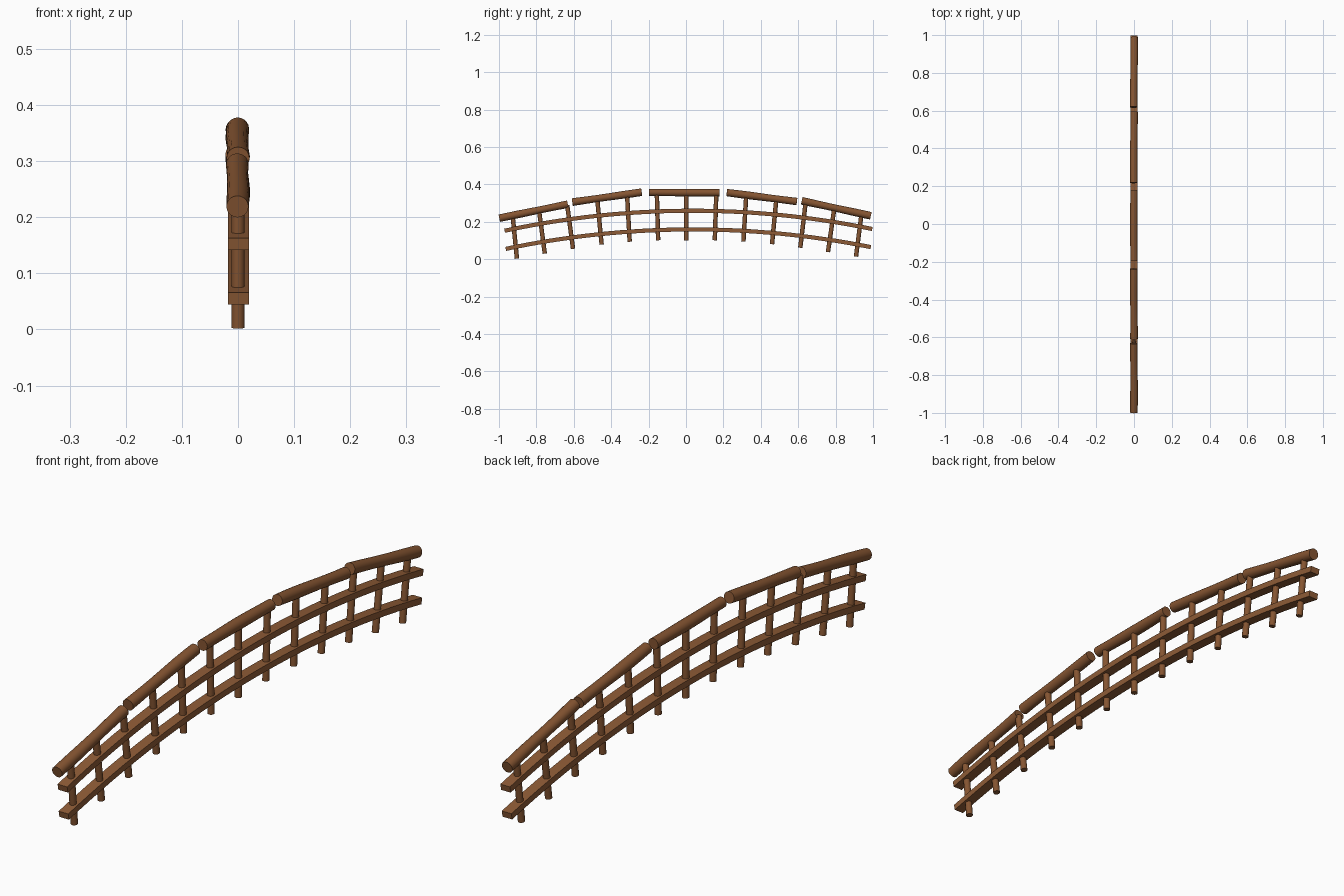
import bpy, bmesh, math
from mathutils import Vector

if "Cube" in bpy.data.objects:
    bpy.data.objects.remove(bpy.data.objects["Cube"])


def material(name, rgb):
    m = bpy.data.materials.new(name)
    m.diffuse_color = (*rgb, 1)
    m.use_nodes = True
    m.node_tree.nodes["Principled BSDF"].inputs["Base Color"].default_value = m.diffuse_color
    return m


LOG = material("dark wood", (0.235, 0.090, 0.031))
RAIL = material("light wood", (0.270, 0.105, 0.037))


def sweep(name, path, section, mat, scales=None, smooth=False):
    """Sweep a closed (side, up) section along a path lying near the YZ plane."""
    bm = bmesh.new()
    rings = []
    n = len(path)
    for i, p in enumerate(path):
        t = (path[min(i + 1, n - 1)] - path[max(i - 1, 0)]).normalized()
        side = Vector((1, 0, 0))
        side = (side - t * side.dot(t)).normalized()
        up = side.cross(t)
        s = scales[i] if scales else 1
        rings.append([bm.verts.new(p + side * a * s + up * b * s) for a, b in section])
    k = len(section)
    for r, q in zip(rings, rings[1:]):
        for j in range(k):
            bm.faces.new((r[j], r[(j + 1) % k], q[(j + 1) % k], q[j]))
    bm.faces.new(rings[0])
    bm.faces.new(rings[-1])
    bmesh.ops.recalc_face_normals(bm, faces=bm.faces)
    me = bpy.data.meshes.new(name)
    bm.to_mesh(me)
    bm.free()
    me.materials.append(mat)
    ob = bpy.data.objects.new(name, me)
    bpy.context.collection.objects.link(ob)
    if smooth:
        bpy.ops.object.select_all(action='DESELECT')
        ob.select_set(True)
        bpy.context.view_layer.objects.active = ob
        bpy.ops.object.shade_smooth_by_angle(angle=math.radians(40))
    return ob


def circle(r, n):
    return [(r * math.cos(2 * math.pi * i / n), r * math.sin(2 * math.pi * i / n)) for i in range(n)]


# Handrail: five separate logs, slightly uneven
logs = [(-0.998, 0.219, -0.632, 0.294), (-0.608, 0.305, -0.237, 0.358),
        (-0.197, 0.357, 0.180, 0.355), (0.218, 0.356, 0.593, 0.308),
        (0.619, 0.312, 0.988, 0.232)]
for i, (y0, z0, y1, z1) in enumerate(logs):
    a, b = Vector((-0.001, y0, z0)), Vector((0.0, y1, z1))
    path, scales = [], []
    for j in range(9):
        t = j / 8
        p = a.lerp(b, t)
        p.x += 0.0012 * math.sin(5 * t + i)
        path.append(p)
        scales.append(0.96 + 0.04 * math.sin(7 * t + 2 * i))
    sweep(f"handrail_log_{i + 1}", path, circle(0.0205, 20), LOG, scales, True)

# Two curved flat rails
for name, y0, z0, top, y1, z1 in (("lower_rail", -0.964, 0.055, 0.159, 0.988, 0.071),
                                  ("upper_rail", -0.970, 0.152, 0.259, 0.996, 0.168)):
    # circle arc through both ends, peaking slightly right of centre
    yc = 0.035
    d, h = yc - y0, top - z0
    R = (d * d + h * h) / (2 * h)
    path = []
    for j in range(33):
        y = y0 + (y1 - y0) * j / 32
        path.append(Vector((0.001, y, top - R + math.sqrt(R * R - (y - yc) ** 2))))
    w, t = 0.0185, 0.011
    sweep(name, path, [(-w, -t), (w, -t), (w, t), (-w, t)], RAIL)

# Thirteen round posts fanning out: bottom y, z then top y, z
posts = [(-0.904, 0.003, -0.926, 0.225), (-0.755, 0.030, -0.785, 0.255),
         (-0.604, 0.055, -0.635, 0.288), (-0.451, 0.078, -0.475, 0.325),
         (-0.301, 0.093, -0.315, 0.345), (-0.149, 0.101, -0.156, 0.353),
         (0.002, 0.101, 0.002, 0.353), (0.154, 0.101, 0.162, 0.353),
         (0.307, 0.094, 0.322, 0.340), (0.460, 0.080, 0.483, 0.322),
         (0.611, 0.061, 0.640, 0.306), (0.759, 0.038, 0.793, 0.272),
         (0.909, 0.014, 0.938, 0.240)]
for i, (y0, z0, y1, z1) in enumerate(posts):
    sweep(f"post_{i + 1}", [Vector((0, y0, z0)), Vector((0, y1, z1))],
          circle(0.0118, 16), LOG, smooth=True)
